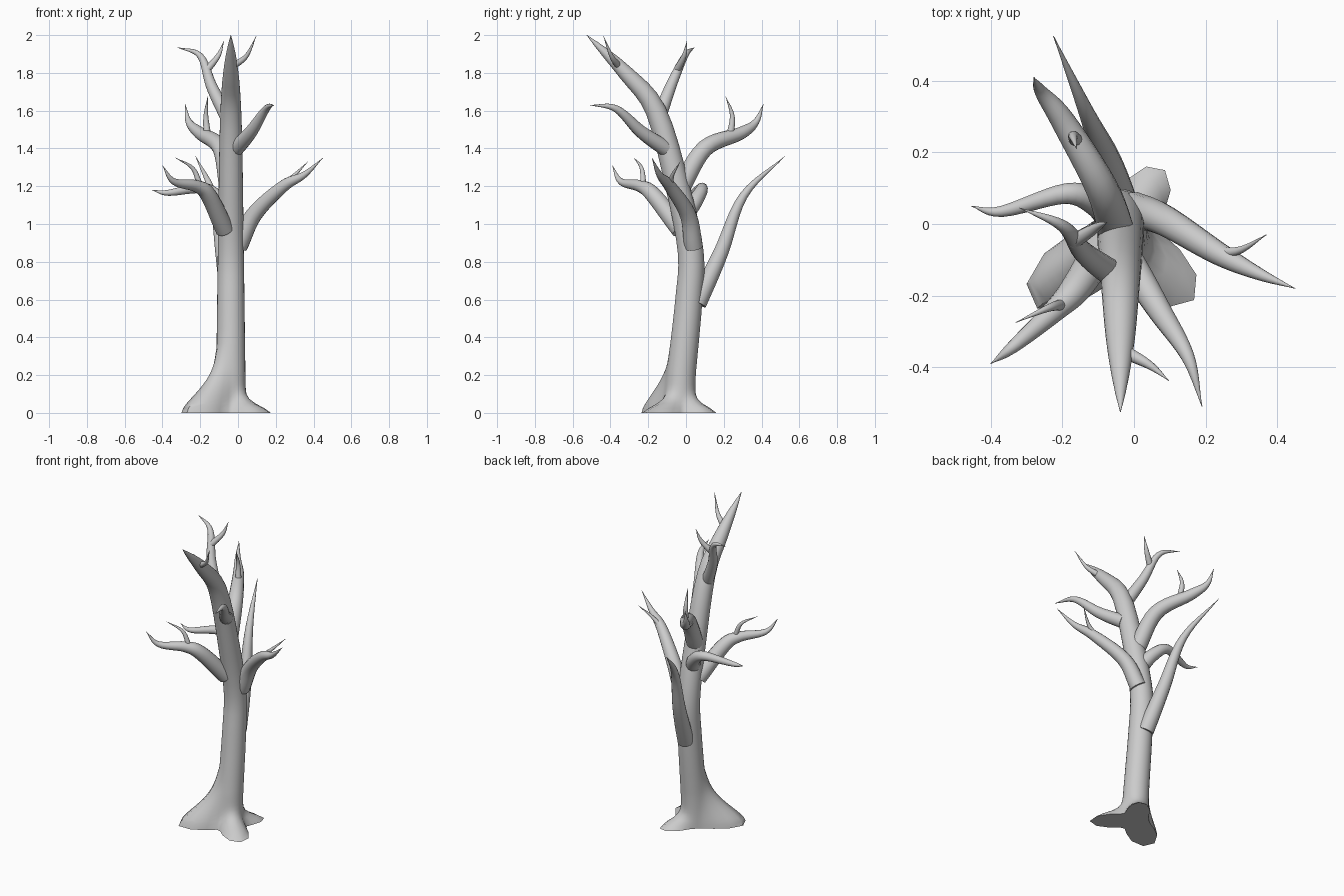
import bpy, bmesh, math
from mathutils import Vector

if "Cube" in bpy.data.objects:
    bpy.data.objects.remove(bpy.data.objects["Cube"])


def spline(pts, steps):
    """Catmull-Rom resampling of a few points."""
    p = [Vector(q) for q in pts]
    p = [2 * p[0] - p[1]] + p + [2 * p[-1] - p[-2]]
    out = []
    for i in range(1, len(p) - 2):
        a, b, c, d = p[i - 1:i + 3]
        for s in range(steps):
            t = s / steps
            out.append(0.5 * (2 * b + (c - a) * t + (2 * a - 5 * b + 4 * c - d) * t * t
                              + (3 * b - a - 3 * c + d) * t ** 3))
    return out + [p[-2]]


def tube(name, cen, radius, sides=14, flare=None):
    """Skin rings along a centre line; radius(share of path, point) sets the taper."""
    bm = bmesh.new()
    rings = []
    u = Vector((1, 0, 0))
    last = len(cen) - 1
    for i, c in enumerate(cen):
        t = (cen[min(i + 1, last)] - cen[max(i - 1, 0)]).normalized()
        if flare and c.z < 0.31:
            t = Vector((0, 0, 1))
        u = (u - t * u.dot(t)).normalized()
        v = t.cross(u)
        ring = []
        for k in range(sides):
            a = 2 * math.pi * k / sides
            r = max(radius(i / last, c), 0.001) + (flare(a, c.z) if flare else 0)
            ring.append(bm.verts.new(c + (u * math.cos(a) + v * math.sin(a)) * r))
        rings.append(ring)
    for A, B in zip(rings, rings[1:]):
        for k in range(sides):
            n = (k + 1) % sides
            bm.faces.new((A[k], A[n], B[n], B[k]))
    bm.faces.new(rings[0][::-1])
    bm.faces.new(rings[-1])
    me = bpy.data.meshes.new(name)
    bm.to_mesh(me)
    bm.free()
    ob = bpy.data.objects.new(name, me)
    bpy.context.collection.objects.link(ob)
    bpy.ops.object.select_all(action='DESELECT')
    ob.select_set(True)
    bpy.context.view_layer.objects.active = ob
    bpy.ops.object.shade_smooth_by_angle(angle=math.radians(50))


def branch(name, r, *pts):
    tube(name, spline(pts, 6), lambda t, c: r * (1 - t ** 1.5))


# Three root lobes: angle, reach, and how fast each fades with height
LOBES = [(217, 0.235, 0.16), (-42, 0.195, 0.055), (58, 0.14, 0.05)]


def root_flare(a, z):
    total = 0
    for ang, reach, fade in LOBES:
        d = (math.degrees(a) - ang + 180) % 360 - 180
        total += reach * math.exp(-(z / fade) ** 1.6 - (d / 32) ** 2)
    return total if z < 0.31 else 0


# Trunk leaning forward, with flared roots
lean = [(-.03, 0), (-.03, .1), (-.025, .2), (-.015, .3), (.015, .6), (.025, .85),
        (-.045, 1.2), (-.16, 1.6), (-.32, 1.8), (-.525, 2)]
tube("trunk", spline([(-.038, y, z) for y, z in lean], 4),
     lambda t, c: (.08 - .013 * c.z) * (1 - (c.z / 2) ** 12), 26, root_flare)

# Main branches: base radius, then path from trunk to tip
branch("right_branch", .05, (0, .04, .88), (.085, .01, 1.05), (.24, -.085, 1.2),
       (.35, -.14, 1.26), (.45, -.18, 1.35))
branch("left_front_branch", .05, (-.07, -.03, .97), (-.155, -.17, 1.15),
       (-.22, -.24, 1.2), (-.34, -.345, 1.225), (-.4, -.39, 1.31))
branch("left_branch", .045, (-.05, 0, 1.05), (-.1, .055, 1.13), (-.19, .085, 1.19),
       (-.37, .035, 1.165), (-.455, .05, 1.18))
branch("low_back_branch", .05, (-.04, .06, .58), (-.08, .185, .85),
       (-.13, .305, 1.15), (-.225, .525, 1.36))
branch("high_back_branch", .052, (-.045, -.035, 1.18), (-.09, .1, 1.4),
       (-.2, .29, 1.48), (-.26, .37, 1.54), (-.28, .41, 1.635))
branch("front_right_branch", .042, (-.01, -.11, 1.4), (.07, -.24, 1.49),
       (.15, -.37, 1.61), (.19, -.51, 1.63))
branch("upper_left_branch", .037, (-.06, -.14, 1.57), (-.14, -.08, 1.73),
       (-.2, -.005, 1.89), (-.32, .045, 1.935))

# Small twigs
branch("right_twig", .017, (.21, -.075, 1.18), (.29, -.075, 1.25), (.37, -.03, 1.33))
branch("left_front_twig", .016, (-.2, -.225, 1.2), (-.24, -.235, 1.295), (-.33, -.275, 1.35))
branch("high_back_twig", .02, (-.16, .23, 1.45), (-.17, .245, 1.57), (-.16, .21, 1.675))
branch("upper_left_twig", .02, (-.17, -.05, 1.81), (-.105, -.01, 1.89), (-.075, .005, 1.968))
branch("top_twig", .018, (-.02, -.36, 1.84), (.045, -.395, 1.89), (.097, -.437, 1.995))
